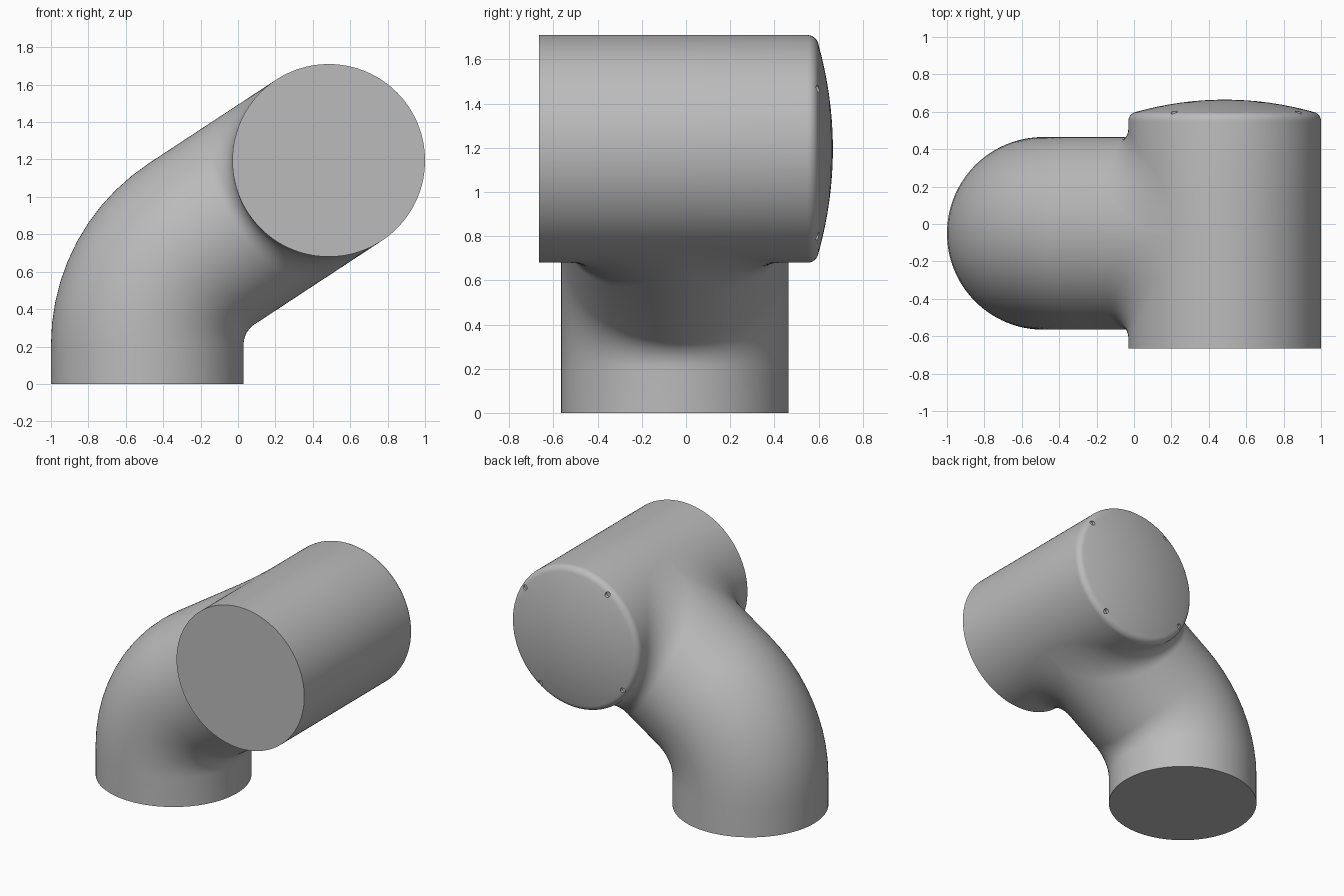
import bpy, bmesh
from math import sin, cos, pi, radians
from mathutils import Vector

cube = bpy.data.objects.get("Cube")
if cube:
    bpy.data.objects.remove(cube, do_unlink=True)

R = 0.515                        # radius of both pipes
BEND_R, BEND_Z, TILT = 0.645, 0.21, radians(56.8)
Y_MID, Y_FRONT, Y_BACK = -0.05, -0.665, 0.55
CENTRE = Vector((0.485, 0, 1.195))
D = Vector((sin(TILT), 0, cos(TILT)))      # along the slanted pipe
N = Vector((-cos(TILT), 0, sin(TILT)))     # across it, upward
HALF, STEPS = 64, 10

bm = bmesh.new()


def grid(rows):
    """Skin a grid of points with quads."""
    vs = [[bm.verts.new(p) for p in row] for row in rows]
    for a, b in zip(vs, vs[1:]):
        for i in range(len(a) - 1):
            bm.faces.new((a[i], a[i + 1], b[i + 1], b[i]))


def drum(angle, y, radius=R):
    """Point on the horizontal drum."""
    p = CENTRE + (N * sin(angle) - D * cos(angle)) * radius
    return Vector((p.x, y, p.z))


def pipe_row(phi, side):
    """One line along the elbow, through the fillet, to a drum end."""
    c, s = abs(cos(phi)), sin(phi)
    if c < 1e-6:
        c = 0
    y = Y_MID + side * R * c
    row = [Vector((-0.485 - R * s, y, 0))]
    for i in range(STEPS + 1):
        t = TILT * i / STEPS
        r = BEND_R + R * s
        row.append(Vector((-0.485 + BEND_R - r * cos(t), y, BEND_Z + r * sin(t))))
    # quarter-round fillet, wider where the pipes meet at a shallow angle
    reach = 0.605 * c ** 0.4
    w = reach - R * c
    for i in range(STEPS + 1):
        a = pi / 2 * i / STEPS
        p = CENTRE + N * (R * s) - D * (reach - w * sin(a))
        p.y = Y_MID + side * (reach - w * cos(a))
        row.append(p)
    end = CENTRE + N * (R * s) - D * (R * c)
    end.y = Y_BACK if side > 0 else Y_FRONT
    return row + [end]


# elbow, fillet and the half of the drum that faces the elbow
angles = [-pi / 2 + pi * i / HALF for i in range(HALF + 1)]
for side in (1, -1):
    grid([pipe_row(a, side) for a in angles])

# far half of the drum
grid([[drum(a + pi, y) for y in (Y_FRONT, Y_MID, Y_BACK)] for a in angles])

# rounded rim and shallow domed end
rim = 0.05
profile = [(R - rim + rim * cos(a), Y_BACK + rim * sin(a))
           for a in (radians(78) * i / 7 for i in range(8))]
r0, y0 = profile[-1]
profile += [(r0 * (1 - k / 8), 0.665 - (0.665 - y0) * (1 - k / 8) ** 2) for k in range(1, 9)]
grid([[drum(pi * i / HALF, y, r) for r, y in profile] for i in range(2 * HALF + 1)])

# weld, then close the base and the flat front
bmesh.ops.remove_doubles(bm, verts=bm.verts, dist=1e-5)
bmesh.ops.holes_fill(bm, edges=[e for e in bm.edges if e.is_boundary], sides=0)
bmesh.ops.recalc_face_normals(bm, faces=bm.faces)
mesh = bpy.data.meshes.new("elbow_housing")
bm.to_mesh(mesh)
bm.free()
body = bpy.data.objects.new("elbow_housing", mesh)
bpy.context.collection.objects.link(body)

grey = bpy.data.materials.new("plain_grey")
grey.use_nodes = True
colour = (0.5, 0.5, 0.5, 1)
grey.diffuse_color = colour
grey.node_tree.nodes["Principled BSDF"].inputs["Base Color"].default_value = colour
mesh.materials.append(grey)

# four small screw holes around the domed end
bpy.context.view_layer.objects.active = body
for i in range(4):
    a = radians(34.4) + i * pi / 2
    bpy.ops.mesh.primitive_cylinder_add(
        vertices=20, radius=0.018, depth=0.1, rotation=(pi / 2, 0, 0),
        location=CENTRE + Vector((0.478 * cos(a), 0.63, 0.478 * sin(a))))
    cutter = bpy.context.object
    cutter.name = "hole_cutter"
    cutter.hide_render = True
    cutter.data.materials.append(grey)
    mod = body.modifiers.new("screw_hole", 'BOOLEAN')
    mod.operation, mod.solver, mod.object = 'DIFFERENCE', 'EXACT', cutter
    bpy.context.view_layer.objects.active = body
    bpy.ops.object.modifier_apply(modifier=mod.name)
    bpy.data.objects.remove(cutter, do_unlink=True)

bpy.ops.object.select_all(action='DESELECT')
body.select_set(True)
bpy.ops.object.shade_smooth_by_angle(angle=radians(30))
